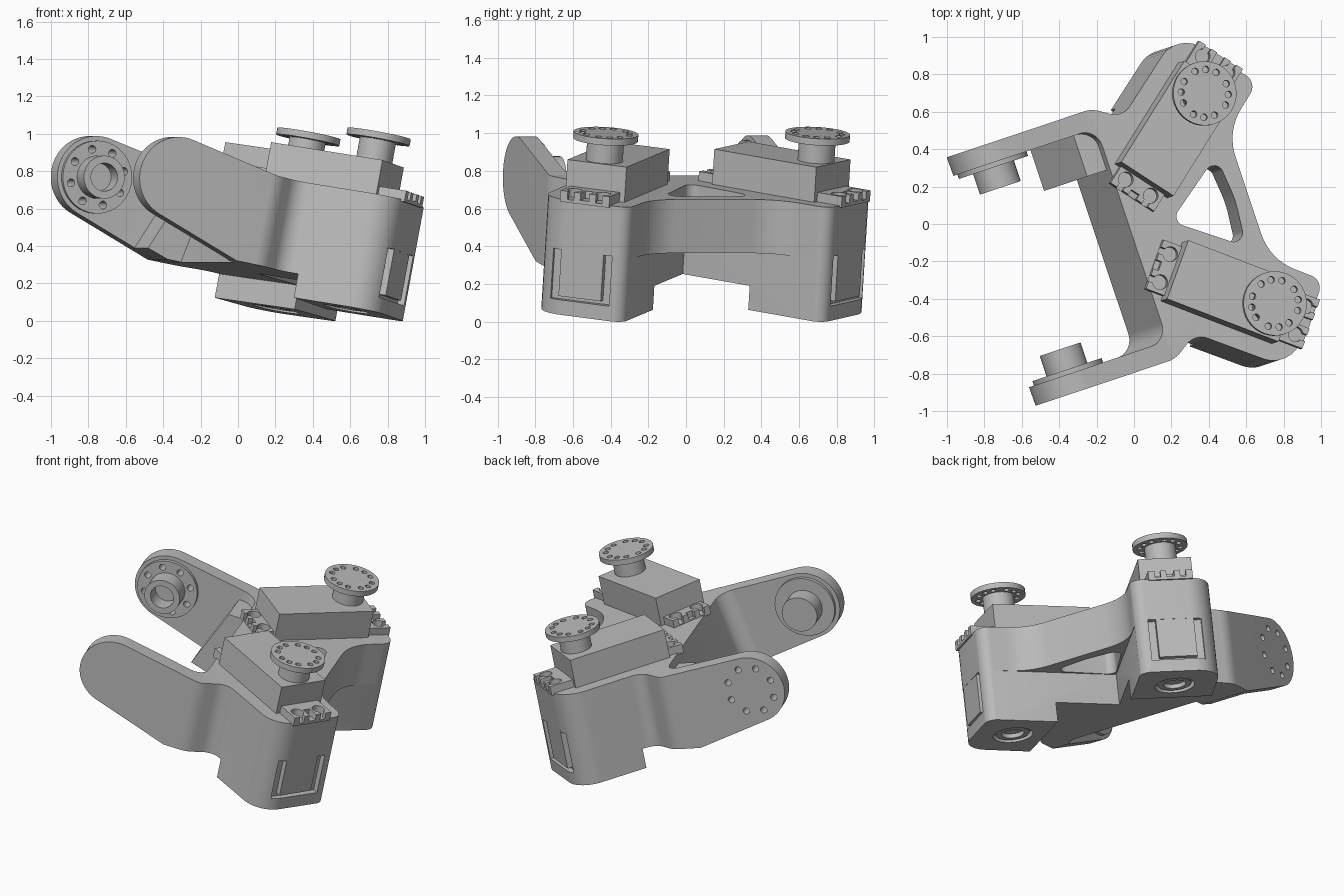
import bpy, bmesh, math
from mathutils import Matrix, Vector

if "Cube" in bpy.data.objects:
    bpy.data.objects.remove(bpy.data.objects["Cube"])

grey = bpy.data.materials.new("plain grey")
grey.use_nodes = True
COLOUR = (0.5, 0.5, 0.5, 1)
grey.diffuse_color = COLOUR
grey.node_tree.nodes["Principled BSDF"].inputs["Base Color"].default_value = COLOUR

# The whole assembly is built level, then tilted and turned
POSE = (Matrix.Translation((0.016, -0.047, 0.77))
        @ Matrix.Rotation(math.radians(18.5), 4, 'Z')
        @ Matrix.Rotation(math.radians(11), 4, 'Y'))
parts = []


def add(name, bm, frame=Matrix(), keep=True):
    bmesh.ops.recalc_face_normals(bm, faces=bm.faces)
    mesh = bpy.data.meshes.new(name)
    bm.to_mesh(mesh)
    bm.free()
    mesh.transform(frame)
    mesh.materials.append(grey)
    ob = bpy.data.objects.new(name, mesh)
    bpy.context.collection.objects.link(ob)
    if keep:
        parts.append(ob)
    return ob


def prism(name, pts, lo, hi, plane='XY', frame=Matrix(), keep=True):
    """Extrude an outline between two levels."""
    bm = bmesh.new()
    put = (lambda p, h: (p[0], p[1], h)) if plane == 'XY' else (lambda p, h: (p[0], h, p[1]))
    face = bm.faces.new([bm.verts.new(put(p, lo)) for p in pts])
    made = bmesh.ops.extrude_face_region(bm, geom=[face])["geom"]
    shift = Vector(put((0, 0), hi - lo))
    bmesh.ops.translate(bm, vec=shift, verts=[v for v in made if isinstance(v, bmesh.types.BMVert)])
    return add(name, bm, frame, keep)


def box(name, x, y, z, frame=Matrix(), keep=True):
    pts = [(x[0], y[0]), (x[1], y[0]), (x[1], y[1]), (x[0], y[1])]
    return prism(name, pts, z[0], z[1], 'XY', frame, keep)


def rod(name, centre, r, lo, hi, plane='XY', frame=Matrix(), keep=True, n=40):
    pts = [(centre[0] + r * math.cos(a), centre[1] + r * math.sin(a))
           for a in (2 * math.pi * i / n for i in range(n))]
    return prism(name, pts, lo, hi, plane, frame, keep)


def boolean(ob, cutter, op='DIFFERENCE'):
    mod = ob.modifiers.new("cut", 'BOOLEAN')
    mod.operation, mod.solver, mod.object = op, 'EXACT', cutter
    bpy.context.view_layer.objects.active = ob
    bpy.ops.object.modifier_apply(modifier=mod.name)
    bpy.data.objects.remove(cutter)


def rounded(corners, steps=8):
    """Fillet each (x, y, radius) corner of a closed outline."""
    out = []
    for i, (x, y, r) in enumerate(corners):
        p = Vector((x, y))
        if r == 0:
            out.append(p)
            continue
        a = (Vector(corners[i - 1][:2]) - p).normalized()
        b = (Vector(corners[(i + 1) % len(corners)][:2]) - p).normalized()
        half = a.angle(b) / 2
        centre = p + (a + b).normalized() * (r / math.sin(half))
        start = p + a * (r / math.tan(half)) - centre
        end = p + b * (r / math.tan(half)) - centre
        for k in range(steps + 1):
            t = k / steps
            out.append(centre + (start * (1 - t) + end * t).normalized() * r)
    return out


def mirrored(half):
    return half + [(p[0], -p[1], *p[2:]) for p in reversed(half)]


# Bracket: outline from above, trimmed by the side profile of the arms
outline = mirrored([(-1, -.705, 0), (-.02, -.705, .15), (.126, -.61, .1), (.557, -.95, .16),
                    (.881, -.558, .07), (.64, -.36, .3)])
bracket = prism("bracket", rounded(outline), -.62, .2)

HUB, HUB_R, RIGHT_SHIFT = (-.605, -.119), .22, .03
profile = [(HUB[0] + HUB_R * math.cos(math.radians(a)), HUB[1] + HUB_R * math.sin(math.radians(a)))
           for a in range(80, 253, 4)]
profile += [(-.2, -.49), (0, -.49), (0, -.7), (1.1, -.7), (1.1, 0), (-.03, 0)]
boolean(bracket, prism("side_trim", profile, -1.2, 1.2, 'XZ', keep=False), 'INTERSECT')

# The right arm is slightly shorter
for v in bracket.data.vertices:
    if v.co.y < 0 and v.co.x < -.15:
        v.co.x += RIGHT_SHIFT

# Gap between the arms, with a sloping back wall
gap = prism("arm_gap", rounded(mirrored([(-1.3, -.6, 0), (.01, -.6, .1)])), -.7, .2, keep=False)
for v in gap.data.vertices:
    if v.co.x > -.5 and v.co.z < 0:
        v.co.x -= .175
boolean(bracket, gap)

# Rounded window, raised underside and stepped underside
window = rounded([(.195, 0, .05), (.54, -.255, .05), (.565, 0, .6), (.54, .255, .05)])
boolean(bracket, prism("window_cut", window, -1, 1, keep=False))
boolean(bracket, prism("neck_cut", [(.19, 0), (1.1, -.737), (1.1, .737)], -1, -.29, keep=False))
step = mirrored([(-1, -.93), (-.014, -.926), (.52, -.266)])
boolean(bracket, prism("step_cut", step, -1, -.49, keep=False))

# Gusset at the root of the left arm
prism("arm_gusset", [(-.32, -.45), (-.2, -.488), (-.02, -.488), (-.02, -.05), (-.15, -.05)],
      .37, .62, 'XZ')

# Arm hubs: flange, boss and bolt circle
for side, label, x in ((1, "left", HUB[0]), (-1, "right", HUB[0] + RIGHT_SHIFT)):
    hub = (x, HUB[1])
    flange = rod(label + "_hub_flange", hub, .195, *sorted((side * .575, side * .61)), 'XZ')
    boss = rod(label + "_hub_boss", hub, .115, *sorted((side * .46, side * .6)), 'XZ')
    if side > 0:
        boolean(boss, rod("bore", hub, .075, .4, .57, 'XZ', keep=False))
        for i in range(8):
            a = math.pi * (i + .5) / 4
            spot = (x + .152 * math.cos(a), HUB[1] + .152 * math.sin(a))
            for ob in (flange, bracket):
                boolean(ob, rod("bolt_hole", spot, .021, .5, .8, 'XZ', keep=False, n=16))

# Two mirrored servo bays
for side, label in ((1, "left"), (-1, "right")):
    bay = Matrix.Translation((.363, side * .46, 0)) @ Matrix.Rotation(side * math.radians(39), 4, 'Z')
    shaft = (.21, 0)

    # Bearing under the pod
    boolean(bracket, rod("bearing_seat", shaft, .125, -.7, -.585, frame=bay, keep=False))
    ring = rod(label + "_bearing", shaft, .105, -.612, -.57, frame=bay)
    boolean(ring, rod("bearing_bore", shaft, .07, -.7, -.585, frame=bay, keep=False))

    # Wide recess across the end of the pod, holding a clip
    boolean(bracket, box("clip_cut", (.425, .6), (-.17, .17), (-.54, -.27), bay, False))
    box(label + "_clip", (.4, .46), (-.12, .12), (-.52, -.26), bay)

    # Servo case with slotted mounting ears
    box(label + "_servo_case", (-.325, .32), (-.168, .168), (-.05, .19), bay)
    ears = box(label + "_servo_ears", (-.43, .475), (-.14, .14), (-.01, .05), bay)
    for end, tip in ((1, .475), (-1, .43)):
        reach = sorted((end * .4, end * .5))
        boolean(ears, box("ear_gap", reach, (-.025, .025), (.01, .1), bay, False))
        for y in (-.08, .08):
            hole = (end * (tip - .06), y)
            boolean(ears, rod("ear_hole", hole, .04, .005, .1, frame=bay, keep=False, n=20))
            boolean(ears, box("ear_slot", reach, (y - .018, y + .018), (.006, .1), bay, False))
    rod(label + "_servo_shaft", shaft, .098, .18, .31, frame=bay)

    # Output horn with its ring of holes
    horn = rod(label + "_horn", shaft, .172, .302, .338, frame=bay)
    for i in range(12):
        a = math.pi * i / 6 + (i % 3 - 1) * -.06
        spot = (shaft[0] + .128 * math.cos(a), math.sin(a) * .128)
        boolean(horn, rod("horn_hole", spot, .018, .2, .4, frame=bay, keep=False, n=12))

# Pose everything and shade it
for ob in parts:
    ob.data.transform(POSE)
    bpy.ops.object.select_all(action='DESELECT')
    ob.select_set(True)
    bpy.context.view_layer.objects.active = ob
    bpy.ops.object.shade_smooth_by_angle(angle=math.radians(30))
